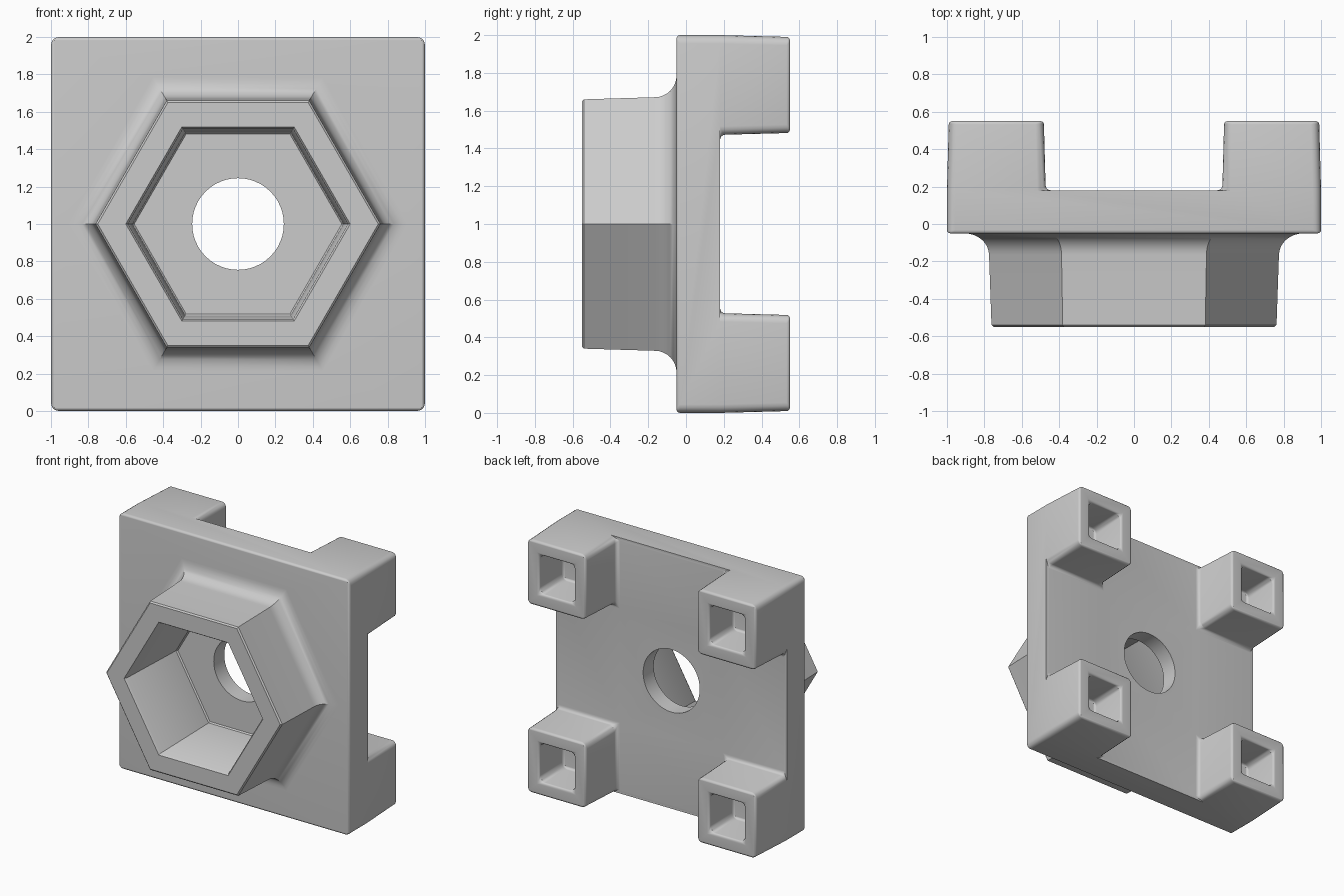
import bpy, bmesh, math

cube = bpy.data.objects.get("Cube")
if cube:
    bpy.data.objects.remove(cube, do_unlink=True)

grey = bpy.data.materials.new("plain grey")
grey.use_nodes = True
colour = (0.6, 0.6, 0.6, 1)
grey.diffuse_color = colour
grey.node_tree.nodes["Principled BSDF"].inputs["Base Color"].default_value = colour


def add_object(name, bm):
    bmesh.ops.recalc_face_normals(bm, faces=bm.faces)
    mesh = bpy.data.meshes.new(name)
    bm.to_mesh(mesh)
    bm.free()
    mesh.materials.append(grey)
    ob = bpy.data.objects.new(name, mesh)
    bpy.context.collection.objects.link(ob)
    return ob


def bridge(bm, a, b):
    """Wall of quads between two closed rings of vertices."""
    for k in range(len(a)):
        n = (k + 1) % len(a)
        bm.faces.new((a[k], a[n], b[n], b[k]))


def prism(name, profile, sides):
    """Closed loft of regular polygons along y; profile holds (y, radius)."""
    bm = bmesh.new()
    angles = [math.tau * k / sides for k in range(sides)]
    rings = [[bm.verts.new((r * math.cos(a), y, 1 + r * math.sin(a))) for a in angles]
             for y, r in profile]
    for a, b in zip(rings, rings[1:]):
        bridge(bm, a, b)
    bm.faces.new(rings[0])
    bm.faces.new(rings[-1])
    return add_object(name, bm)


def apply(ob, mod):
    bpy.context.view_layer.objects.active = ob
    bpy.ops.object.modifier_apply(modifier=mod.name)


def boolean(ob, other, operation):
    mod = ob.modifiers.new(operation, 'BOOLEAN')
    mod.object, mod.operation, mod.solver = other, operation, 'EXACT'
    apply(ob, mod)
    bpy.data.objects.remove(other, do_unlink=True)


# Base plate: a three by three grid at the back, one face at the front
FRONT, BACK, TIP = -0.05, 0.18, 0.55
bm = bmesh.new()
steps = (-1, -0.472, 0.472, 1)
grid = [[bm.verts.new((x, BACK, 1 + z)) for x in steps] for z in steps]
front = [bm.verts.new((x, FRONT, 1 + z)) for x, z in ((-1, -1), (1, -1), (1, 1), (-1, 1))]
bm.faces.new(front)
rims = (grid[0], [row[3] for row in grid], grid[3][::-1], [row[0] for row in grid][::-1])
for k, rim in enumerate(rims):
    bm.faces.new([front[k], front[(k + 1) % 4]] + rim[::-1])

# Corner cells rise into slightly tapered legs, the others stay flat
legs = []
for i in range(3):
    for j in range(3):
        base = [grid[i][j], grid[i][j + 1], grid[i + 1][j + 1], grid[i + 1][j]]
        if i == 1 or j == 1:
            bm.faces.new(base)
            continue
        tops = []
        for v in base:
            x, z = [d + math.copysign(0.01, -d if abs(d) > 0.9 else d)
                    for d in (v.co.x, v.co.z - 1)]
            tops.append(bm.verts.new((x, TIP, 1 + z)))
        bridge(bm, base, tops)
        legs.append(bm.faces.new(tops))

# Square socket in each leg end
bmesh.ops.recalc_face_normals(bm, faces=bm.faces)
bmesh.ops.inset_individual(bm, faces=legs, thickness=0.145)
for f in legs:
    for v in f.verts:
        v.co.y -= 0.3
        
# Sink the inner face only: the socket mouth keeps its own ring
for f in legs:
    mouth = [bm.verts.new((v.co.x, TIP, v.co.z)) for v in f.verts]
    inner = list(f.verts)
    outer_faces = {g for v in inner for g in v.link_faces if g != f}
    swap = dict(zip(inner, mouth))
    for g in outer_faces:
        ring = [swap.get(v, v) for v in g.verts]
        bm.faces.remove(g)
        bm.faces.new(ring)
    bridge(bm, mouth, inner)

# Wider rounding on depth edges and leg roots, finer on the rims
bmesh.ops.recalc_face_normals(bm, faces=bm.faces)
weight = bm.edges.layers.float.new("bevel_weight_edge")
for e in bm.edges:
    if len(e.link_faces) == 2 and e.calc_face_angle() > math.radians(30):
        d = (e.verts[0].co - e.verts[1].co).normalized()
        if abs(d.y) > 0.9:
            e[weight] = 1.0
        else:
            e[weight] = 0.6 if all(abs(v.co.y - BACK) < 0.01 for v in e.verts) else 0.4
for e in [e for e in bm.edges if not e.link_faces]:
    bm.edges.remove(e)
body = add_object("bracket_body", bm)
bevel = body.modifiers.new("rounding", 'BEVEL')
bevel.width, bevel.segments, bevel.limit_method = 0.045, 4, 'WEIGHT'
apply(body, bevel)

# Hexagonal collar with a flared root
R = 0.115
flare = [(FRONT - R * (1 - math.sin(t)), 0.775 + R / 0.866 * (1 - math.cos(t)))
         for t in (math.pi / 2 * k / 8 for k in range(9))]
collar = prism("collar", [(-0.55, 0.75), (-0.54, 0.762)] + flare + [(0, flare[-1][1])], 6)
boolean(body, collar, 'UNION')

# Hexagonal pocket and round through hole
pocket = prism("pocket_cutter",
               [(-0.6, 0.6), (-0.55, 0.6), (-0.535, 0.588), (0.04, 0.565), (0.05, 0.555)], 6)
boolean(body, pocket, 'DIFFERENCE')
hole = prism("hole_cutter", [(-0.1, 0.245), (0.4, 0.245)], 48)
boolean(body, hole, 'DIFFERENCE')

bpy.ops.object.select_all(action='DESELECT')
body.select_set(True)
bpy.context.view_layer.objects.active = body
bpy.ops.object.shade_smooth_by_angle(angle=math.radians(35))
